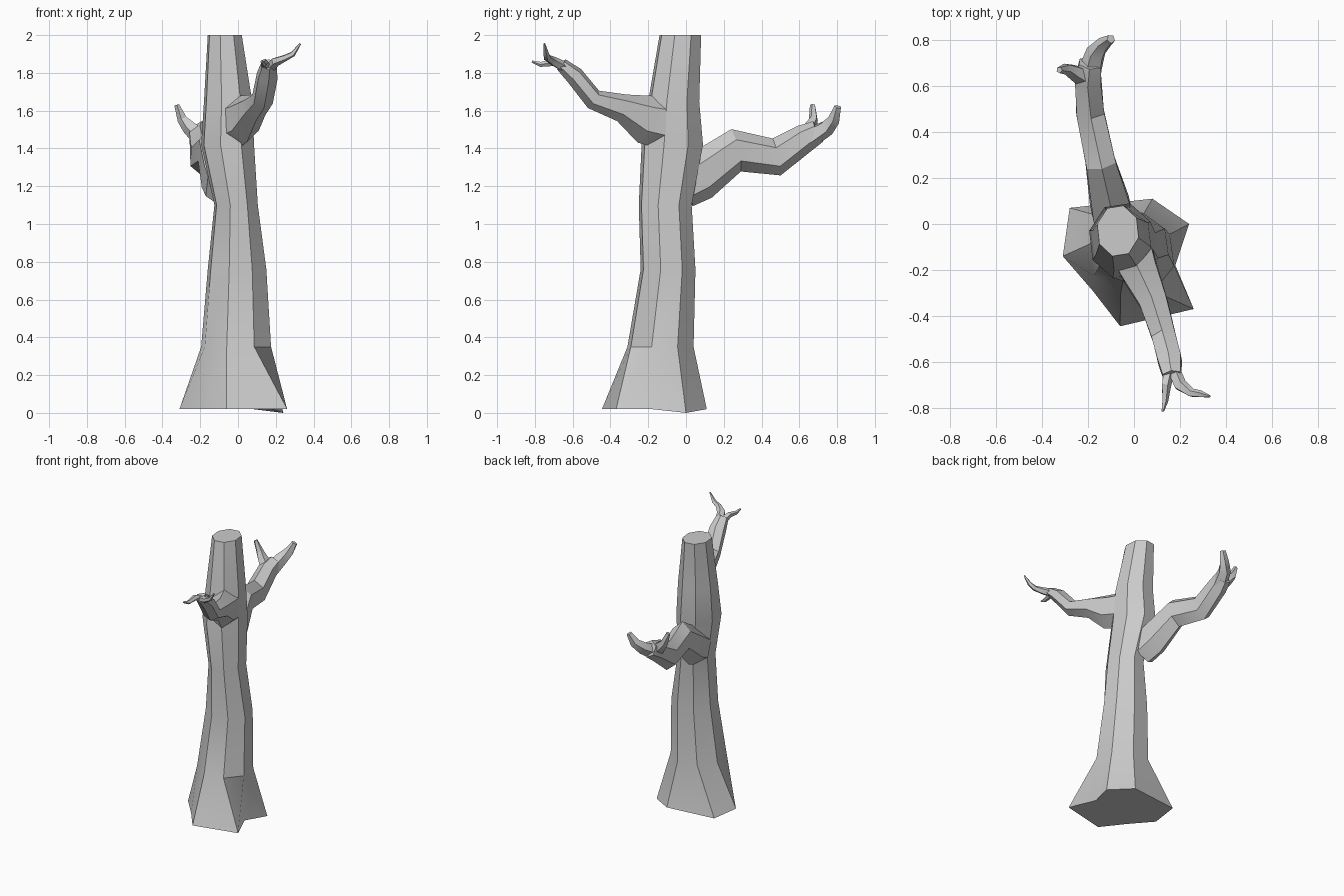
import bpy, bmesh, math
from mathutils import Vector


def make_object(name, rings):
    """Skin a list of equal-sized point rings and cap both ends."""
    bm = bmesh.new()
    loops = [[bm.verts.new(p) for p in ring] for ring in rings]
    n = len(loops[0])
    for a, b in zip(loops, loops[1:]):
        for i in range(n):
            j = (i + 1) % n
            bm.faces.new((a[i], a[j], b[j], b[i]))
    bm.faces.new(loops[0][::-1])
    bm.faces.new(loops[-1])
    bmesh.ops.recalc_face_normals(bm, faces=bm.faces)
    mesh = bpy.data.meshes.new(name)
    bm.to_mesh(mesh)
    bm.free()
    obj = bpy.data.objects.new(name, mesh)
    bpy.context.collection.objects.link(obj)
    bpy.ops.object.select_all(action='DESELECT')
    obj.select_set(True)
    bpy.context.view_layer.objects.active = obj
    bpy.ops.object.shade_smooth_by_angle(angle=math.radians(30))
    return obj


def trunk_ring(z, x0, x1, y0, y1):
    """Octagon fitted to the given x and y extents."""
    k = 0.5 / math.cos(math.radians(15))
    ring = []
    for i in range(8):
        a = math.radians(30 + 45 * i)
        ring.append(((x0 + x1) / 2 + (x1 - x0) * k * math.cos(a),
                     (y0 + y1) / 2 + (y1 - y0) * k * math.sin(a), z))
    return ring


def limb(name, path, sides=6):
    """Tapered tube along points (x, y, z, width radius, height radius)."""
    pts = [Vector(p[:3]) for p in path]
    rings = []
    for i, p in enumerate(pts):
        t = Vector()
        if i > 0:
            t += (p - pts[i - 1]).normalized()
        if i < len(pts) - 1:
            t += (pts[i + 1] - p).normalized()
        t.normalize()
        side = t.cross(Vector((0, 0, 1))).normalized()
        up = side.cross(t)
        w, h = path[i][3], path[i][4]
        rings.append([p + side * w * math.cos(a) + up * h * math.sin(a)
                      for a in (2 * math.pi * (k + 0.5) / sides for k in range(sides))])
    return make_object(name, rings)


# Trunk with flared root base
base = [(0.24, 0.0, 0.0), (0.08, 0.11, 0.02), (-0.28, 0.07, 0.02), (-0.31, -0.14, 0.02),
        (-0.18, -0.29, 0.02), (-0.06, -0.445, 0.02), (0.26, -0.37, 0.02), (0.18, -0.18, 0.02)]
sections = [(0.35, -0.195, 0.175, -0.31, 0.04),
            (0.76, -0.16, 0.15, -0.24, 0.05),
            (1.10, -0.125, 0.105, -0.25, 0.03),
            (1.42, -0.195, 0.085, -0.235, 0.09),
            (1.65, -0.18, 0.075, -0.20, 0.07),
            (2.00, -0.16, 0.02, -0.14, 0.08)]
make_object("trunk", [base] + [trunk_ring(*s) for s in sections])

# Front branch with two twigs
limb("front_branch", [(-0.02, -0.10, 1.53, 0.11, 0.14), (0.03, -0.22, 1.555, 0.09, 0.13),
                      (0.085, -0.34, 1.615, 0.07, 0.075), (0.13, -0.49, 1.66, 0.06, 0.055),
                      (0.155, -0.59, 1.785, 0.06, 0.05), (0.165, -0.66, 1.845, 0.045, 0.035)])
limb("front_twig_outer", [(0.165, -0.62, 1.82, 0.03, 0.03), (0.20, -0.70, 1.86, 0.03, 0.025),
                          (0.25, -0.735, 1.88, 0.02, 0.018), (0.29, -0.74, 1.90, 0.016, 0.015),
                          (0.33, -0.75, 1.955, 0.005, 0.005)], 5)
limb("front_twig_inner", [(0.155, -0.62, 1.82, 0.03, 0.03), (0.14, -0.70, 1.855, 0.022, 0.02),
                          (0.135, -0.77, 1.845, 0.014, 0.014), (0.125, -0.815, 1.86, 0.006, 0.006)], 5)

# Back branch with two twigs
limb("back_branch", [(-0.08, -0.02, 1.20, 0.10, 0.12), (-0.10, 0.07, 1.25, 0.10, 0.13),
                     (-0.145, 0.265, 1.39, 0.075, 0.115), (-0.19, 0.48, 1.355, 0.07, 0.10),
                     (-0.20, 0.63, 1.455, 0.065, 0.075), (-0.19, 0.70, 1.49, 0.055, 0.06)])
limb("back_twig_outer", [(-0.20, 0.63, 1.46, 0.05, 0.05), (-0.26, 0.66, 1.515, 0.035, 0.04),
                         (-0.295, 0.675, 1.555, 0.025, 0.028), (-0.325, 0.67, 1.63, 0.014, 0.014)], 5)
limb("back_twig_inner", [(-0.19, 0.66, 1.46, 0.055, 0.055), (-0.165, 0.745, 1.51, 0.045, 0.045),
                         (-0.13, 0.785, 1.555, 0.032, 0.035), (-0.10, 0.805, 1.62, 0.02, 0.02)], 5)
